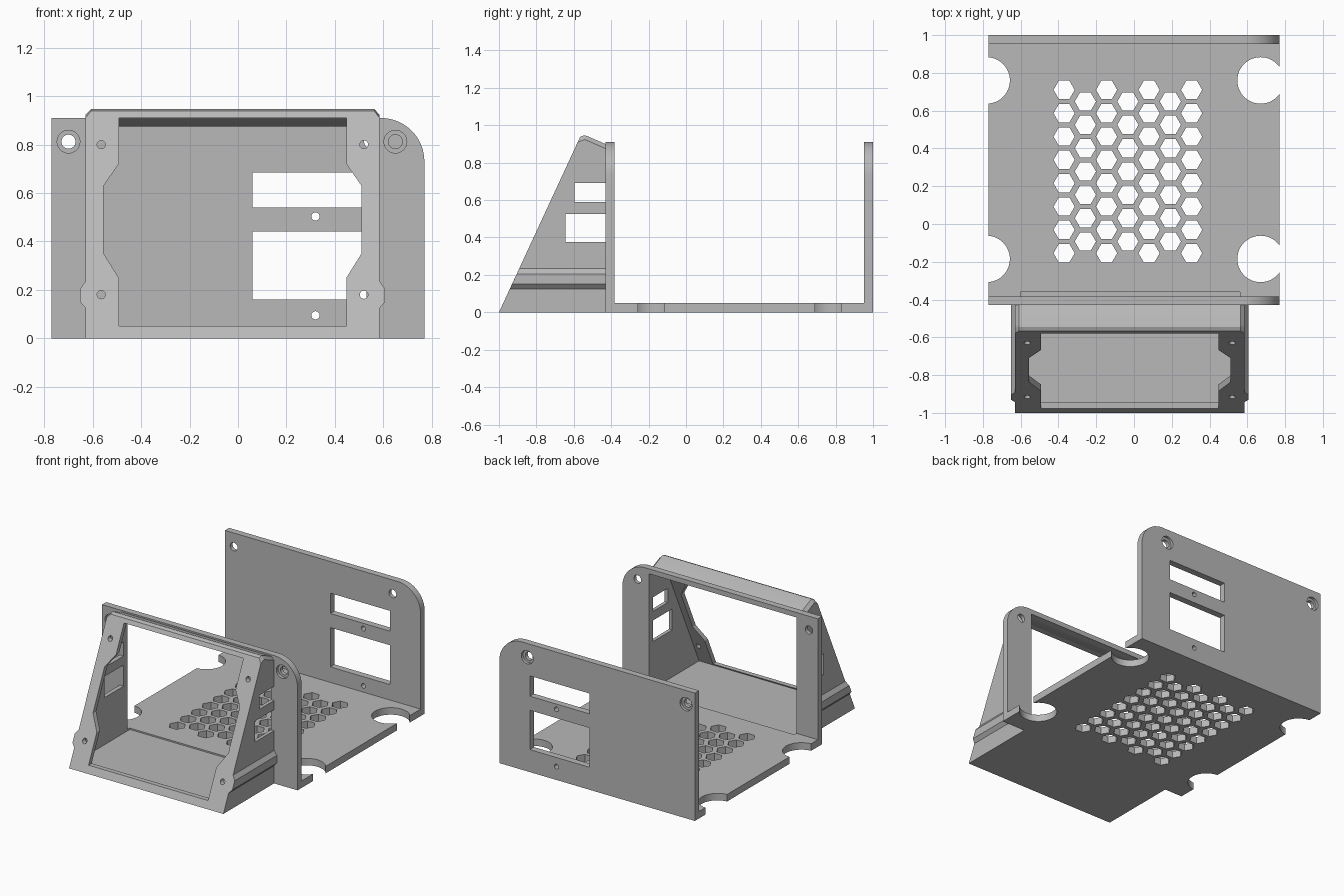
import bpy, bmesh, math
from mathutils import Vector

if "Cube" in bpy.data.objects:
    bpy.data.objects.remove(bpy.data.objects["Cube"])

grey = bpy.data.materials.new("matte grey")
grey.use_nodes = True
colour = (0.48, 0.48, 0.48, 1)
grey.diffuse_color = colour
grey.node_tree.nodes["Principled BSDF"].inputs["Base Color"].default_value = colour

SLOPE = 0.463        # run of the leaning bezel per unit of height
PLATE = 0.047        # sheet thickness
FRONT, BACK, SIDE = -0.43, 1.0, 0.77


def prism(bm, axis, points, a, b, lean_a=0, lean_b=0):
    """Extrude a 2D outline along an axis; the ends of a y prism may lean with z."""
    def place(p, t, lean):
        u, v = p
        return {"x": (t, u, v), "y": (u, t + lean * v, v), "z": (u, v, t)}[axis]
    low = [bm.verts.new(place(p, a, lean_a)) for p in points]
    high = [bm.verts.new(place(p, b, lean_b)) for p in points]
    faces = [bm.faces.new(low), bm.faces.new(high[::-1])]
    for i in range(len(points)):
        j = (i + 1) % len(points)
        faces.append(bm.faces.new((low[j], low[i], high[i], high[j])))
    bmesh.ops.recalc_face_normals(bm, faces=faces)


def rect(u0, u1, v0, v1):
    return [(u0, v0), (u1, v0), (u1, v1), (u0, v1)]


def circle(u, v, r, n=32):
    return [(u + r * math.cos(math.tau * i / n), v + r * math.sin(math.tau * i / n))
            for i in range(n)]


def make(name, bm):
    mesh = bpy.data.meshes.new(name)
    bm.to_mesh(mesh)
    bm.free()
    mesh.materials.append(grey)
    obj = bpy.data.objects.new(name, mesh)
    bpy.context.collection.objects.link(obj)
    return obj


def carve(obj, bm):
    """Subtract the cutter mesh and bake the result."""
    cutter = make(obj.name + "_cutter", bm)
    cutter.hide_render = True
    mod = obj.modifiers.new("cut", "BOOLEAN")
    mod.operation, mod.solver, mod.use_self, mod.object = "DIFFERENCE", "EXACT", True, cutter
    graph = bpy.context.evaluated_depsgraph_get()
    baked = bpy.data.meshes.new_from_object(obj.evaluated_get(graph))
    obj.modifiers.clear()
    obj.data = baked
    bpy.data.objects.remove(cutter)


def cavity(bm):
    """Hollow behind the bezel, running back through the front panel."""
    floor, top = 0.04, 0.91
    prism(bm, "x", [(-1 + SLOPE * floor + 0.035, floor), (-0.36, floor), (-0.36, 0.875),
                    (FRONT, 0.875), (-1 + SLOPE * top + 0.035, top)], -0.6, 0.56)


# Base plate with corner cut-outs and honeycomb vents
bm = bmesh.new()
prism(bm, "z", rect(-SIDE, SIDE, FRONT + 0.02, BACK - 0.02), 0, 0.05)
base = make("base_plate", bm)
bm = bmesh.new()
for x in (-0.78, 0.67):
    for y in (0.76, -0.185):
        prism(bm, "z", circle(x, y, 0.123, 48), -0.1, 0.2)
for col in range(7):
    odd = col % 2
    for row in range(8 - odd):
        prism(bm, "z", circle(-0.37 + 0.1125 * col, 0.71 - 0.1235 * (row + odd / 2), 0.056, 6),
              -0.1, 0.2)
cavity(bm)
carve(base, bm)

# Upright panels with one rounded top corner
RADIUS, TOP = 0.18, 0.91
outline = [(-SIDE, 0), (SIDE, 0)] + [
    (SIDE - RADIUS + RADIUS * math.cos(math.pi / 2 * i / 12),
     TOP - RADIUS + RADIUS * math.sin(math.pi / 2 * i / 12)) for i in range(13)] + [(-SIDE, TOP)]


def panel(name, y, outer, hole_xs, extra):
    bm = bmesh.new()
    prism(bm, "y", outline, y, y + PLATE)
    obj = make(name, bm)
    bm = bmesh.new()
    for x in hole_xs:
        prism(bm, "y", circle(x, 0.812, 0.029), y - 0.05, y + 0.1)
        prism(bm, "y", circle(x, 0.812, 0.047), outer - 0.02, outer + 0.02)
    extra(bm)
    carve(obj, bm)


def port_windows(bm):
    for z0, z1 in ((0.16, 0.44), (0.54, 0.685)):
        prism(bm, "y", rect(0.06, 0.53, z0, z1), 0.9, 1.1)
    for z in (0.095, 0.503):
        prism(bm, "y", circle(0.32, z, 0.017, 20), 0.9, 1.1)


panel("front_panel", FRONT, FRONT, (-0.70, 0.65), cavity)
panel("back_panel", BACK - PLATE, BACK, (-0.70, 0.55), port_windows)

# Leaning display housing with a sloped hood
bm = bmesh.new()
prism(bm, "x", [(-1, 0), (FRONT + 0.01, 0), (FRONT + 0.01, 0.895), (-0.53, 0.943),
                (-0.545, 0.946), (-0.566, 0.938)], -0.63, 0.585)
hood_edges = [e for e in bm.edges
              if all(v.co.z > 0.85 for v in e.verts)
              and abs(e.verts[0].co.x - e.verts[1].co.x) < 0.01]
bmesh.ops.bevel(bm, geom=hood_edges, offset=0.022, segments=1, affect="EDGES")
housing = make("display_housing", bm)

bm = bmesh.new()
cavity(bm)
for y0, z0, z1 in ((-0.595, 0.59, 0.69), (-0.645, 0.375, 0.525)):
    prism(bm, "x", rect(y0, FRONT, z0, z1), -0.8, 0.8)
carve(housing, bm)

# Notched bezel opening and its four screw holes
bm = bmesh.new()
right = [(0.47, 0.05), (0.47, 0.25), (0.5325, 0.35), (0.5325, 0.63), (0.47, 0.72), (0.47, 0.91)]
notched = right + [(-x, z) for x, z in reversed(right)]
prism(bm, "y", [(x - 0.0225, z) for x, z in notched], -1.05, -0.955, SLOPE, SLOPE)
for x in (-0.565, 0.52):
    for z in (0.18, 0.80):
        prism(bm, "y", circle(x, z, 0.017, 20), -1.05, -0.955, SLOPE, SLOPE)
carve(housing, bm)

# Raised rails along both sides of the housing
for name, wall, out in (("right_side_rail", -0.63, -1), ("left_side_rail", 0.585, 1)):
    bm = bmesh.new()
    prism(bm, "y", [(wall - out * 0.01, 0.125), (wall, 0.125), (wall + out * 0.022, 0.15),
                    (wall + out * 0.022, 0.205), (wall, 0.235), (wall - out * 0.01, 0.235)],
          -1, FRONT + 0.005, SLOPE, 0)
    make(name, bm)

# Smooth curved walls, keep flat edges crisp
for obj in bpy.context.scene.objects:
    if obj.type == "MESH":
        bpy.ops.object.select_all(action="DESELECT")
        obj.select_set(True)
        bpy.context.view_layer.objects.active = obj
        bpy.ops.object.shade_smooth_by_angle(angle=math.radians(25))
